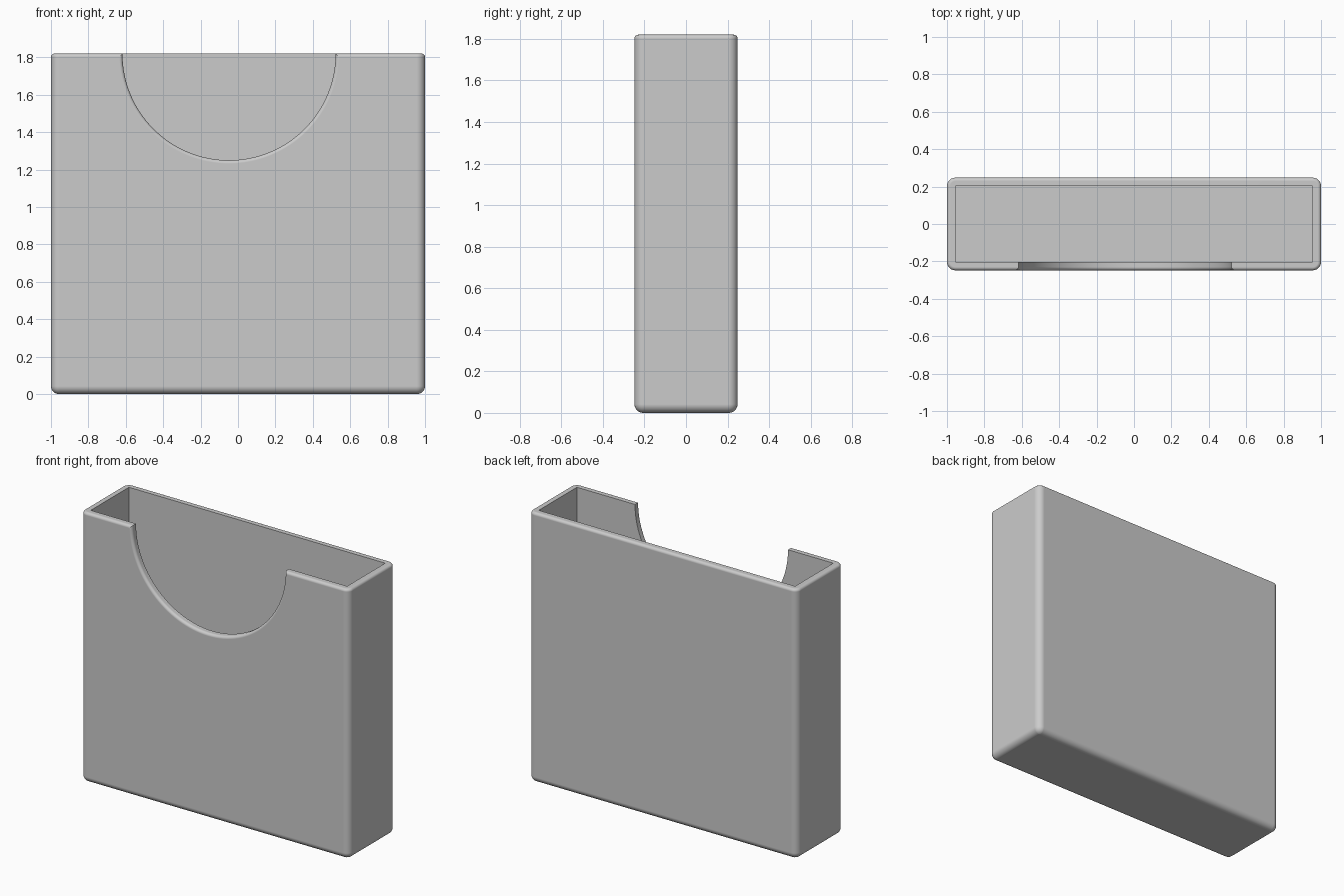
import bpy
import bmesh
from math import sin, cos, pi, tau

cube = bpy.data.objects.get("Cube")
if cube:
    bpy.data.objects.remove(cube)

HALF_X, HALF_Y, HEIGHT = 1.0, 0.248, 1.82
WALL, CORNER, FOOT, LIP = 0.045, 0.045, 0.042, 0.018
NOTCH_X, NOTCH_R = -0.048, 0.57
STEPS = 6

grey = bpy.data.materials.new("light_grey")
grey.use_nodes = True
colour = (0.6, 0.6, 0.6, 1)
grey.diffuse_color = colour
grey.node_tree.nodes["Principled BSDF"].inputs["Base Color"].default_value = colour


def loft(name, rings):
    """Skin a stack of equal-length closed rings and cap both ends."""
    bm = bmesh.new()
    loops = [[bm.verts.new(p) for p in ring] for ring in rings]
    for low, high in zip(loops, loops[1:]):
        for i in range(len(low)):
            j = (i + 1) % len(low)
            bm.faces.new((low[i], low[j], high[j], high[i]))
    bm.faces.new(loops[0])
    bm.faces.new(loops[-1])
    bmesh.ops.recalc_face_normals(bm, faces=bm.faces)
    mesh = bpy.data.meshes.new(name)
    bm.to_mesh(mesh)
    bm.free()
    mesh.materials.append(grey)
    obj = bpy.data.objects.new(name, mesh)
    bpy.context.collection.objects.link(obj)
    return obj


def rounded_ring(inset, z):
    radius = CORNER - inset
    ring = []
    for k, (sx, sy) in enumerate(((1, 1), (-1, 1), (-1, -1), (1, -1))):
        for s in range(STEPS + 1):
            a = (k + s / STEPS) * pi / 2
            ring.append((sx * (HALF_X - CORNER) + radius * cos(a),
                         sy * (HALF_Y - CORNER) + radius * sin(a), z))
    return ring


def circle_ring(radius, y, sides=128):
    return [(NOTCH_X + radius * cos(tau * i / sides), y,
             HEIGHT + radius * sin(tau * i / sides)) for i in range(sides)]


# Outer case: rounded foot, straight walls, finer rounded lip
quarter = [pi / 2 * s / STEPS for s in range(STEPS + 1)]
rings = [rounded_ring(FOOT * (1 - sin(a)), FOOT * (1 - cos(a))) for a in quarter]
rings += [rounded_ring(LIP * (1 - cos(a)), HEIGHT - LIP * (1 - sin(a))) for a in quarter]
case = loft("sleeve_case", rings)

# Square-cornered cavity, open at the top
ix, iy = HALF_X - WALL, HALF_Y - WALL
cavity = loft("cavity_cutter", [
    [(sx * ix, sy * iy, z) for sx, sy in ((1, 1), (-1, 1), (-1, -1), (1, -1))]
    for z in (WALL, HEIGHT + 0.2)])

# Round thumb notch with a softened outer edge, in the front wall only
flare = [circle_ring(NOTCH_R + LIP * (1 - cos(a)), -HALF_Y + LIP * (1 - sin(a)))
         for a in quarter]
notch = loft("notch_cutter", [circle_ring(NOTCH_R + LIP, -HALF_Y - 0.1)]
             + flare[::-1] + [circle_ring(NOTCH_R, 0)])

bpy.ops.object.select_all(action="DESELECT")
case.select_set(True)
bpy.context.view_layer.objects.active = case
for cutter in (cavity, notch):
    mod = case.modifiers.new("cut", "BOOLEAN")
    mod.operation = "DIFFERENCE"
    mod.solver = "EXACT"
    mod.object = cutter
    bpy.ops.object.modifier_apply(modifier=mod.name)
    bpy.data.objects.remove(cutter)

# Smooth fillets beside flat walls
bpy.ops.object.shade_smooth_by_angle(angle=pi / 6)
normals = case.modifiers.new("flat_walls", "WEIGHTED_NORMAL")
normals.keep_sharp = True
